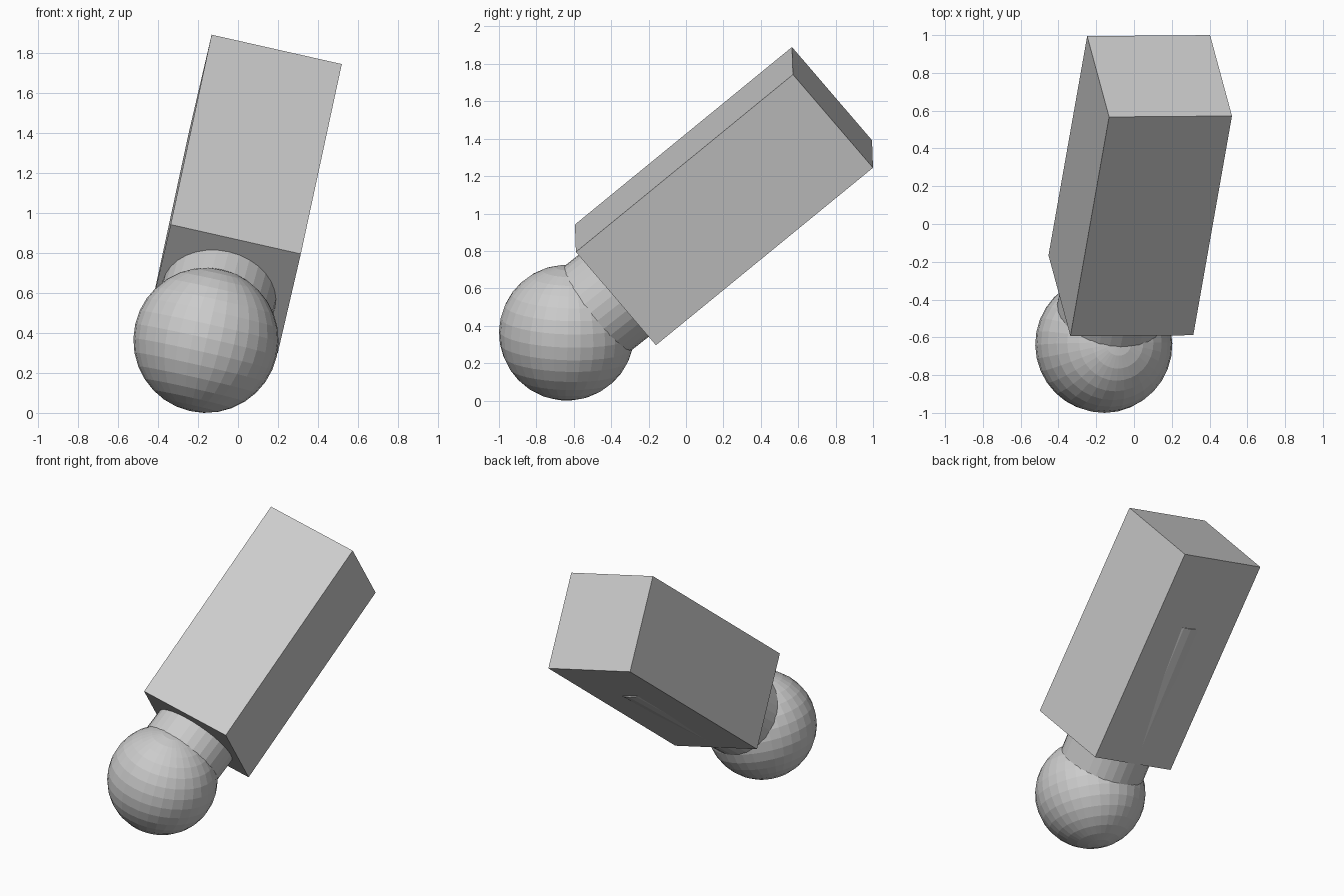
import bpy
from mathutils import Matrix, Vector

cube = bpy.data.objects.get("Cube")
if cube:
    bpy.data.objects.remove(cube, do_unlink=True)

grey = bpy.data.materials.new("plain grey")
grey.use_nodes = True
grey.diffuse_color = (0.6, 0.6, 0.6, 1)
grey.node_tree.nodes["Principled BSDF"].inputs["Base Color"].default_value = (0.6, 0.6, 0.6, 1)


def frame(along, side, origin):
    """Matrix with local z along one direction and local x near another."""
    z = along.normalized()
    x = (side - z * side.dot(z)).normalized()
    m = Matrix((x, z.cross(x), z)).transposed().to_4x4()
    m.translation = origin
    return m


def finish(name, matrix):
    obj = bpy.context.object
    obj.name = name
    obj.matrix_world = matrix
    obj.data.materials.append(grey)
    return obj


# Directions shared by the parts
length_axis = Vector((0.205, 1.162, 0.95))
width_axis = Vector((0.65, 0.005, -0.147))
ball_centre = Vector((-0.16, -0.637, 0.363))
box_frame = frame(length_axis, width_axis, Vector((0.033, 0.203, 1.093)))

# Long square block
bpy.ops.mesh.primitive_cube_add(size=1)
block = finish("block", box_frame @ Matrix.Diagonal((0.667, 0.667, 1.513, 1)))

# Ball, with its pole tipped sideways like the block
bpy.ops.mesh.primitive_uv_sphere_add(segments=32, ring_count=16, radius=0.363)
finish("ball", frame(Vector((0.22, 0.03, 0.975)), width_axis, ball_centre))

# Neck rod running from the ball into the block, just breaking its underside
rod_end = box_frame @ Vector((0.02, -0.055, 0.25))
if (box_frame.to_3x3() @ Vector((0, 1, 0))).z < 0:
    rod_end = box_frame @ Vector((0.02, 0.055, 0.25))
rod = rod_end - ball_centre
bpy.ops.mesh.primitive_cylinder_add(vertices=32, radius=0.288, depth=rod.length)
finish("neck_rod", frame(rod, width_axis, (ball_centre + rod_end) / 2))
